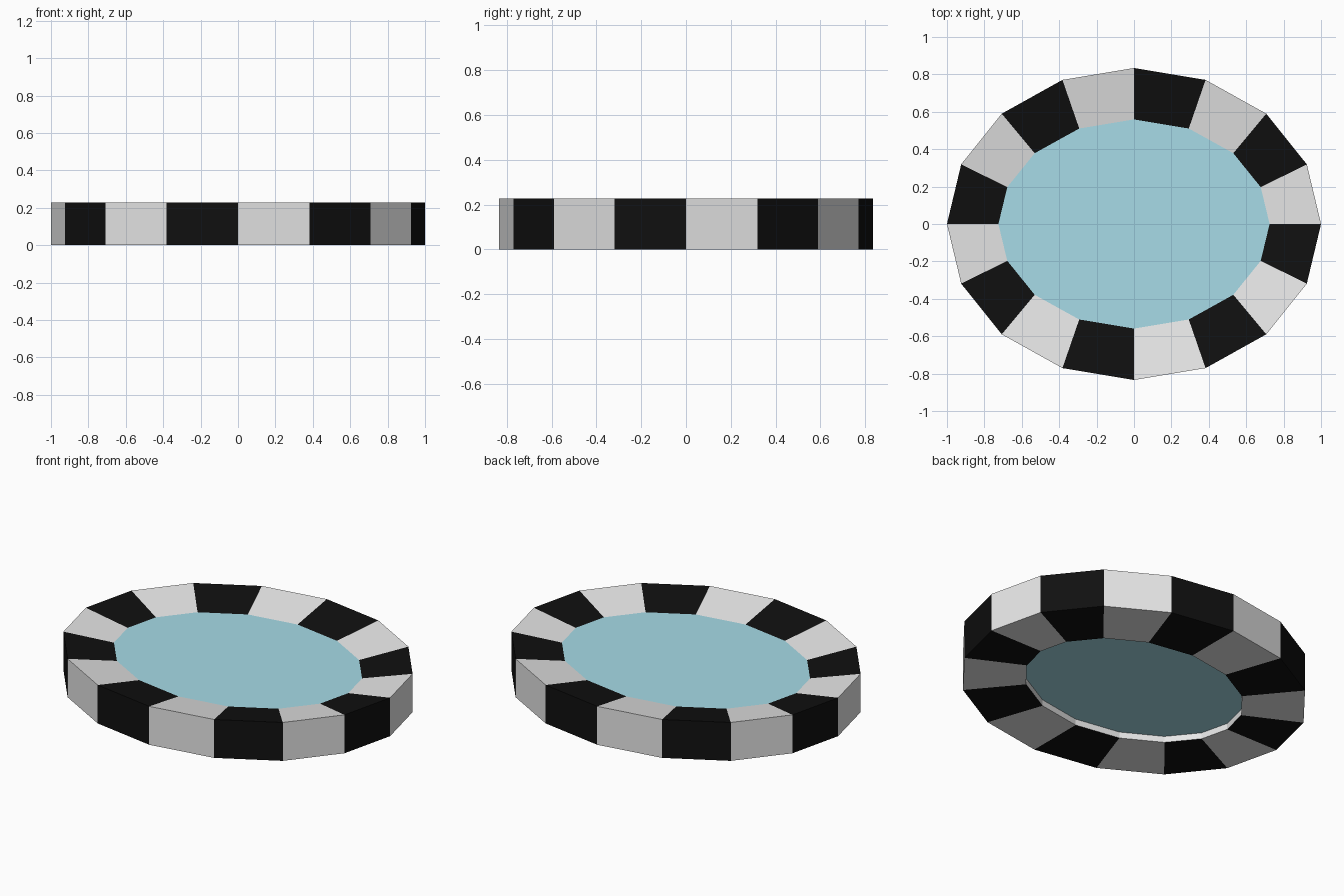
import bpy, bmesh, math
from mathutils import Vector

SIDES = 16
RX, RY = 1.0, 0.834
HEIGHT = 0.228
WATER_TOP, WATER_BOTTOM = 0.182, 0.037
RIM, HOLE = 0.275, 0.345  # insets from the outer outline

old = bpy.data.objects.get("Cube")
if old:
    bpy.data.objects.remove(old, do_unlink=True)


def material(name, rgb):
    mat = bpy.data.materials.new(name)
    mat.use_nodes = True
    colour = (*rgb, 1.0)
    mat.diffuse_color = colour
    mat.node_tree.nodes["Principled BSDF"].inputs["Base Color"].default_value = colour
    return mat


white = material("white tile", (0.8, 0.8, 0.8))
black = material("black tile", (0.005, 0.005, 0.005))
blue = material("pale blue water", (0.39, 0.72, 0.81))


def oval_loop(bm, inset, z):
    """Oval outline moved inward along its normals."""
    verts = []
    for k in range(SIDES):
        a = math.tau * k / SIDES
        normal = Vector((math.cos(a) / RX, math.sin(a) / RY, 0)).normalized()
        point = Vector((RX * math.cos(a), RY * math.sin(a), z))
        verts.append(bm.verts.new(point - normal * inset))
    return verts


def bridge(bm, lower, upper, rule):
    for k in range(SIDES):
        n = (k + 1) % SIDES
        face = bm.faces.new((lower[k], lower[n], upper[n], upper[k]))
        face.material_index = rule(k)


def finish(bm, name, materials):
    bmesh.ops.recalc_face_normals(bm, faces=bm.faces)
    mesh = bpy.data.meshes.new(name)
    bm.to_mesh(mesh)
    bm.free()
    for mat in materials:
        mesh.materials.append(mat)
    bpy.context.collection.objects.link(bpy.data.objects.new(name, mesh))


# Checkered rim: outer wall, inward-sloping top, plain inner wall, flat underside
bm = bmesh.new()
profile = [(0, 0), (0, HEIGHT), (RIM, WATER_TOP), (HOLE, 0.17), (HOLE, 0)]
loops = [oval_loop(bm, inset, z) for inset, z in profile]
for i, loop in enumerate(loops):
    rule = (lambda k: 0) if i == 3 else (lambda k: k % 2)
    bridge(bm, loop, loops[(i + 1) % len(loops)], rule)
finish(bm, "pool_rim", [white, black])

# Water body, with its underside recessed in the rim
bm = bmesh.new()
bottom = oval_loop(bm, HOLE, WATER_BOTTOM)
top = oval_loop(bm, RIM, WATER_TOP)
bridge(bm, bottom, top, lambda k: 0)
bm.faces.new(top)
bm.faces.new(bottom[::-1])
finish(bm, "water", [blue])
